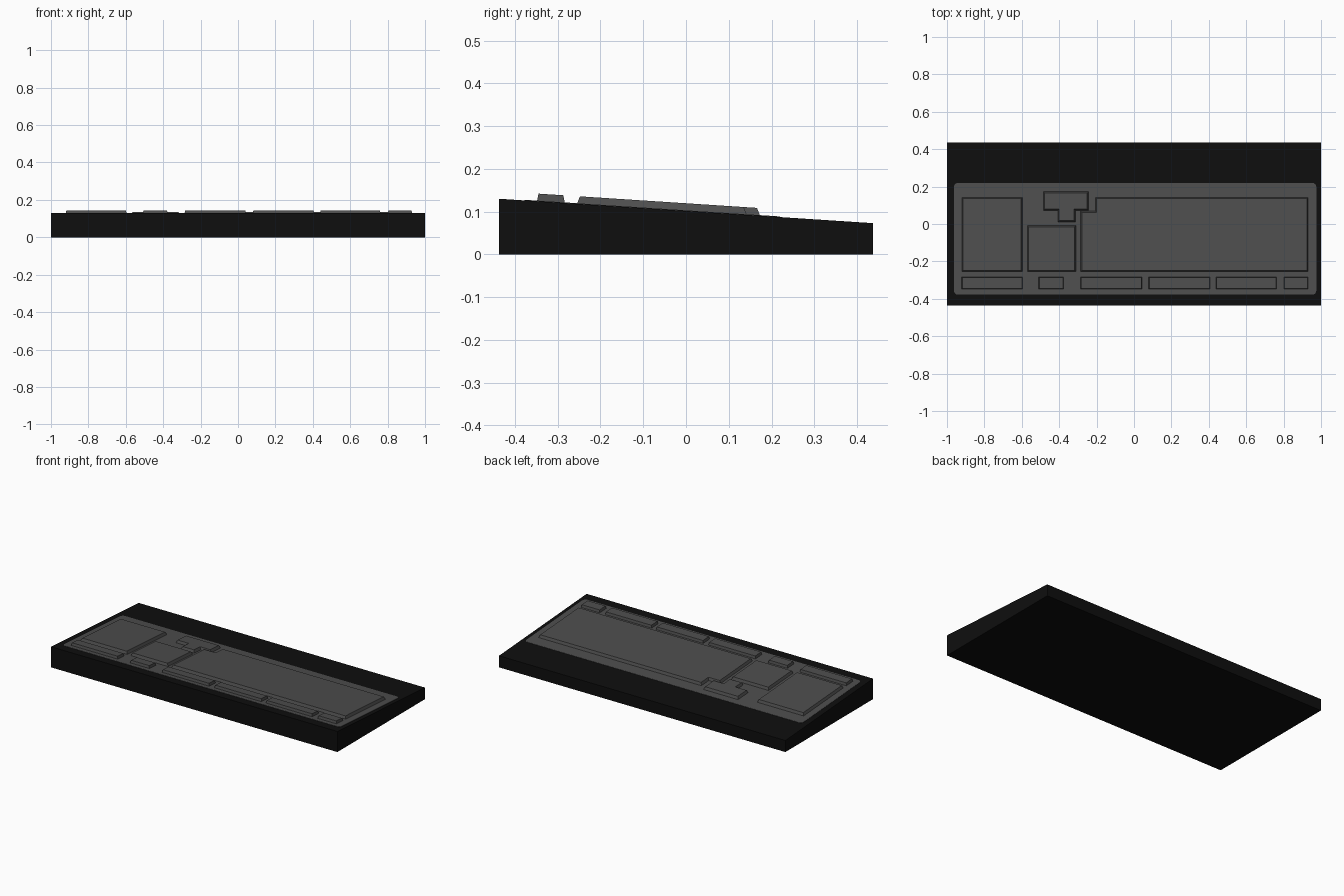
import bpy
import bmesh
from math import sin, cos, pi
from mathutils import Vector

if "Cube" in bpy.data.objects:
    bpy.data.objects.remove(bpy.data.objects["Cube"], do_unlink=True)


def make_material(name, value):
    mat = bpy.data.materials.new(name)
    mat.use_nodes = True
    colour = (value, value, value, 1)
    mat.diffuse_color = colour
    mat.node_tree.nodes["Principled BSDF"].inputs["Base Color"].default_value = colour
    return mat


black = make_material("black plastic", 0.0045)
grey = make_material("dark grey plastic", 0.075)


def slope(y):
    """Height of the sloping upper surface of the case."""
    return 0.1015 - 0.0652 * y


def inset(outline, amount):
    """Move a counter-clockwise right-angled outline inwards."""
    points = [Vector(p) for p in outline]
    result = []
    for i, p in enumerate(points):
        before = (p - points[i - 1]).normalized()
        after = (points[(i + 1) % len(points)] - p).normalized()
        result.append(p + amount * (Vector((-before.y, before.x)) + Vector((-after.y, after.x))))
    return result


def slab(name, lower, upper, bottom, top, mat):
    """Join two outlines; bottom and top give the height at each y."""
    bm = bmesh.new()
    low = [bm.verts.new((x, y, bottom(y))) for x, y in lower]
    high = [bm.verts.new((x, y, top(y))) for x, y in upper]
    bm.faces.new(list(reversed(low)))
    bm.faces.new(high)
    for i in range(len(low)):
        j = (i + 1) % len(low)
        bm.faces.new((low[i], low[j], high[j], high[i]))
    mesh = bpy.data.meshes.new(name)
    bm.to_mesh(mesh)
    bm.free()
    mesh.materials.append(mat)
    obj = bpy.data.objects.new(name, mesh)
    bpy.context.collection.objects.link(obj)


def rect(x0, x1, y0, y1):
    return [(x0, y0), (x1, y0), (x1, y1), (x0, y1)]


def key_block(name, outline, taper=0.008):
    slab(name, outline, inset(outline, taper),
         lambda y: slope(y) - 0.002, lambda y: slope(y) + 0.018, grey)


# Wedge-shaped case
case = rect(-1, 1, -0.437, 0.437)
slab("case", case, case, lambda y: 0, slope, black)

# Thin panel with rounded corners
radius = 0.022
corners = rect(-0.963 + radius, 0.975 - radius, -0.378 + radius, 0.22 - radius)
panel = []
for i, (cx, cy) in enumerate(corners):
    for step in range(5):
        a = pi + i * pi / 2 + step * pi / 8
        panel.append((cx + radius * cos(a), cy + radius * sin(a)))
slab("key_panel", panel, panel, lambda y: slope(y) - 0.002, lambda y: slope(y) + 0.0015, grey)

# Large key blocks
front = -0.256
key_block("number_pad", rect(-0.922, -0.595, front, 0.143))
key_block("navigation_keys", rect(-0.572, -0.31, front, -0.007))
key_block("main_keys", [(-0.287, front), (0.932, front), (0.932, 0.143),
                        (-0.208, 0.143), (-0.208, 0.07), (-0.287, 0.07)])
key_block("arrow_keys", [(-0.408, 0.01), (-0.312, 0.01), (-0.312, 0.072), (-0.242, 0.072),
                         (-0.242, 0.174), (-0.486, 0.174), (-0.486, 0.072), (-0.408, 0.072)])

# Row of small key blocks along the front
row = [(-0.922, -0.595), (-0.51, -0.375), (-0.287, 0.043),
       (0.078, 0.408), (0.438, 0.763), (0.8, 0.932)]
for n, (x0, x1) in enumerate(row, 1):
    key_block(f"row_key_{n}", rect(x0, x1, -0.349, -0.283), 0.004)
